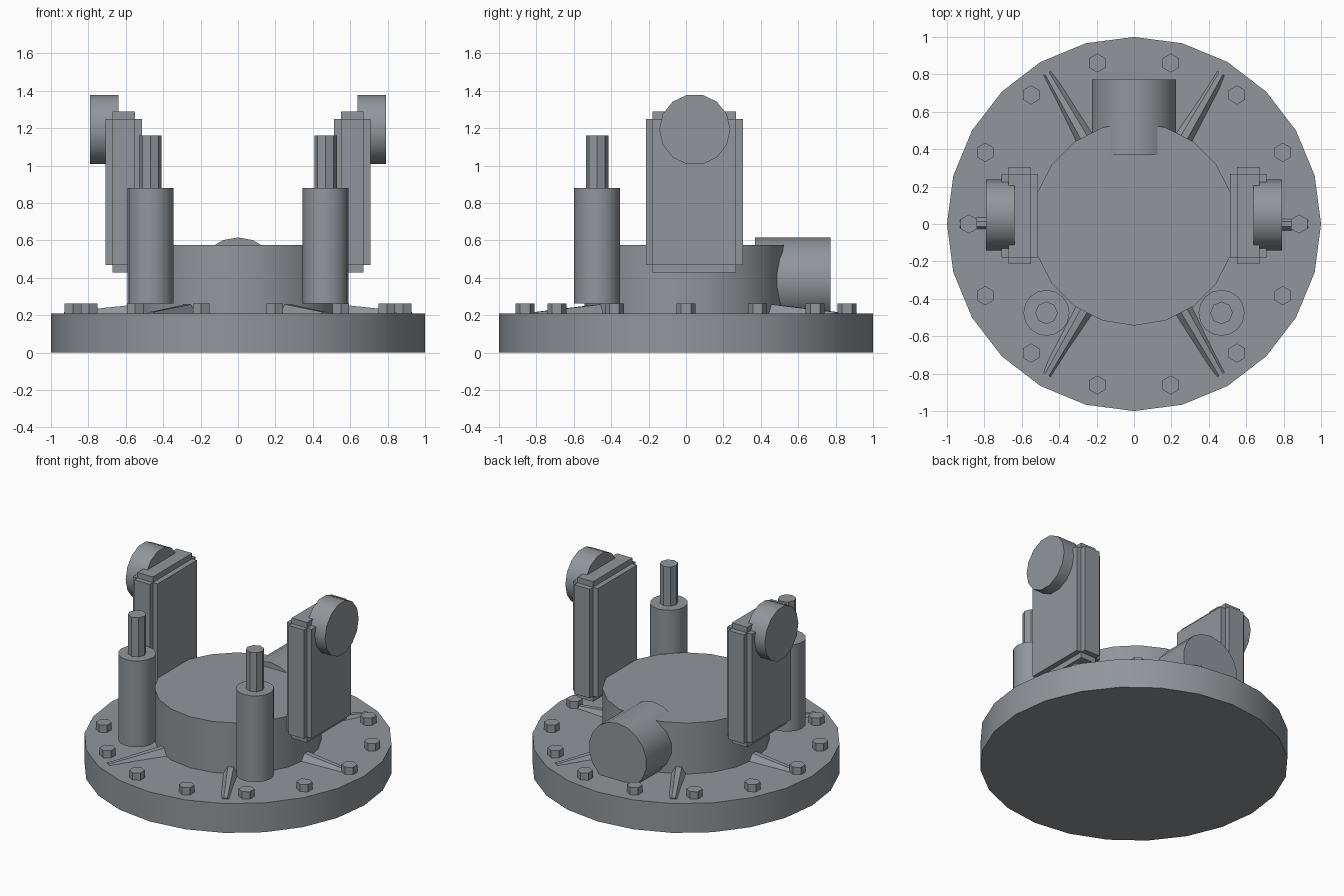
import bpy, bmesh
from math import sin, cos, pi, radians
from mathutils import Vector

if "Cube" in bpy.data.objects:
    bpy.data.objects.remove(bpy.data.objects["Cube"])

# dark blue-grey metal
metal = bpy.data.materials.new("dark_metal")
metal.diffuse_color = (0.285, 0.307, 0.33, 1)
metal.use_nodes = True
metal.node_tree.nodes["Principled BSDF"].inputs["Base Color"].default_value = metal.diffuse_color


def finish(name, bm, angle=30):
    bmesh.ops.recalc_face_normals(bm, faces=bm.faces)
    mesh = bpy.data.meshes.new(name)
    bm.to_mesh(mesh)
    bm.free()
    mesh.materials.append(metal)
    ob = bpy.data.objects.new(name, mesh)
    bpy.context.collection.objects.link(ob)
    bpy.ops.object.select_all(action='DESELECT')
    ob.select_set(True)
    bpy.context.view_layer.objects.active = ob
    bpy.ops.object.shade_smooth_by_angle(angle=radians(angle))
    return ob


def loft(bm, rings):
    """Closed solid between two rings of points."""
    a, b = [[bm.verts.new(p) for p in r] for r in rings]
    n = len(a)
    bm.faces.new(a)
    bm.faces.new(b)
    for i in range(n):
        j = (i + 1) % n
        bm.faces.new((a[i], a[j], b[j], b[i]))


def cylinder(name, n, r, centre, axis, lo, hi, start=0.0):
    """Prism along an axis; centre gives the two other coordinates."""
    rings = []
    for h in (lo, hi):
        ring = []
        for i in range(n):
            t = start + 2 * pi * i / n
            p = [centre[0] + r * cos(t), centre[1] + r * sin(t)]
            p.insert('xyz'.index(axis), h)
            ring.append(Vector(p))
        rings.append(ring)
    bm = bmesh.new()
    loft(bm, rings)
    return finish(name, bm)


def box(bm, x, y, z):
    loft(bm, [[(a, y[0], z[0]), (a, y[1], z[0]), (a, y[1], z[1]), (a, y[0], z[1])]
              for a in x])


# base flange, central hub and rear port
cylinder("base_flange", 24, 1.0, (0, 0), 'z', 0, 0.21)
cylinder("hub", 20, 0.543, (0, 0), 'z', 0.20, 0.575, pi / 2)
cylinder("rear_port", 18, 0.228, (0, 0.388), 'y', 0.37, 0.773, pi / 2)

# ring of hex bolts
for i in range(14):
    t = 2 * pi * i / 14
    cylinder("bolt", 6, 0.051, (0.883 * cos(t), 0.883 * sin(t)), 'z', 0.20, 0.262, pi / 2)

# tapered ribs radiating from the hub, sloping down into the flange
for i in range(6):
    t = pi / 3 * i
    u, v = Vector((cos(t), sin(t), 0)), Vector((-sin(t), cos(t), 0))
    bm = bmesh.new()
    loft(bm, [[u * r + v * side * w + Vector((0, 0, z))
               for side, w, z in ((-1, low, 0.20), (1, low, 0.20), (1, top, h), (-1, top, h))]
              for r, low, top, h in ((0.50, 0.055, 0.02, 0.262), (0.93, 0.035, 0.012, 0.217))])
    finish("rib", bm)

for s in (-1, 1):
    # front guide posts with rods
    cylinder("post", 16, 0.123, (s * 0.468, -0.475), 'z', 0.262, 0.88)
    cylinder("rod", 8, 0.06, (s * 0.468, -0.475), 'z', 0.87, 1.16)

    # stepped side plates
    bm = bmesh.new()
    box(bm, (s * 0.512, s * 0.709), (-0.178, 0.267), (0.47, 1.25))
    box(bm, (s * 0.55, s * 0.672), (-0.213, 0.306), (0.47, 1.25))
    box(bm, (s * 0.55, s * 0.672), (-0.178, 0.267), (0.43, 1.29))
    finish("side_plate", bm)

    # round caps on the plates
    cylinder("cap", 14, 0.19, (0.047, 1.193), 'x', s * 0.64, s * 0.79)
